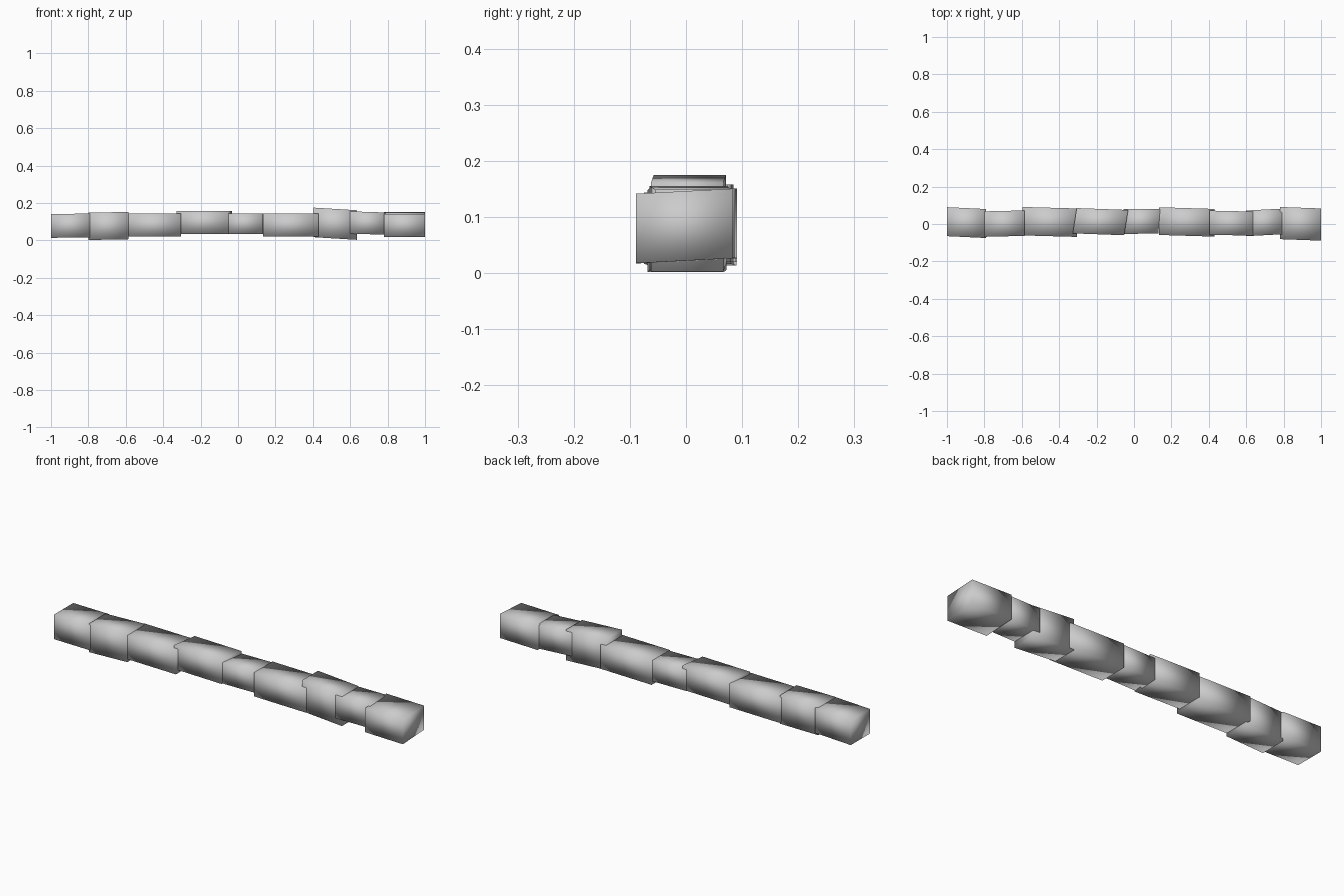
import bpy
import bmesh
from math import radians, tan
from mathutils import Vector

# Remove the default object only
default_cube = bpy.data.objects.get("Cube")
if default_cube:
    bpy.data.objects.remove(default_cube, do_unlink=True)

# Single stone colour
stone = bpy.data.materials.new("grey_stone")
stone.use_nodes = True
stone_colour = (0.6, 0.6, 0.6, 1)
stone.diffuse_color = stone_colour
stone.node_tree.nodes["Principled BSDF"].inputs["Base Color"].default_value = stone_colour


def make_block(name, span, depth, height, drift=0, climb=0, skew=0, roll=0):
    """Softly shaded block: drift and climb move the right end in y and z,
    skew slants the ends in plan, roll tilts the top and bottom (degrees)."""
    bm = bmesh.new()
    bmesh.ops.create_cube(bm, size=1)
    middle_y = sum(depth) / 2
    for vert in bm.verts:
        side = vert.co.x
        x = span[vert.co.x > 0]
        y = depth[vert.co.y > 0]
        z = height[vert.co.z > 0]
        offset = y - middle_y
        vert.co = Vector((
            x + offset * tan(radians(skew)),
            y + side * drift,
            z + side * climb + offset * tan(radians(roll)),
        ))
    for face in bm.faces:
        face.smooth = True
    mesh = bpy.data.meshes.new(name)
    bm.to_mesh(mesh)
    bm.free()
    mesh.materials.append(stone)
    block = bpy.data.objects.new(name, mesh)
    bpy.context.collection.objects.link(block)
    return block


# Row of irregular overlapping blocks, from the right end to the left end
make_block("right_end_block", (-1, -.79), (-.07, .085), (.015, .142), drift=-.01, climb=.003)
make_block("right_outer_block", (-.8, -.585), (-.066, .07), (.004, .15), drift=.005, climb=.004)
make_block("right_long_block", (-.595, -.305), (-.065, .087), (.02, .143), drift=-.008)
make_block("right_raised_block", (-.317, -.042), (-.055, .08), (.035, .158), drift=-.01, skew=9)
make_block("centre_block", (-.06, .135), (-.052, .08), (.035, .143), drift=.002, skew=4)
make_block("left_long_block", (.133, .43), (-.063, .085), (.02, .143), drift=-.009)
make_block("left_raised_block", (.405, .635), (-.06, .069), (.01, .168), drift=-.005, climb=-.014)
make_block("left_outer_block", (.6, .79), (-.06, .077), (.033, .152), drift=.01, climb=-.006)
make_block("left_end_block", (.78, 1), (-.085, .087), (.022, .146), drift=-.008, roll=3)
